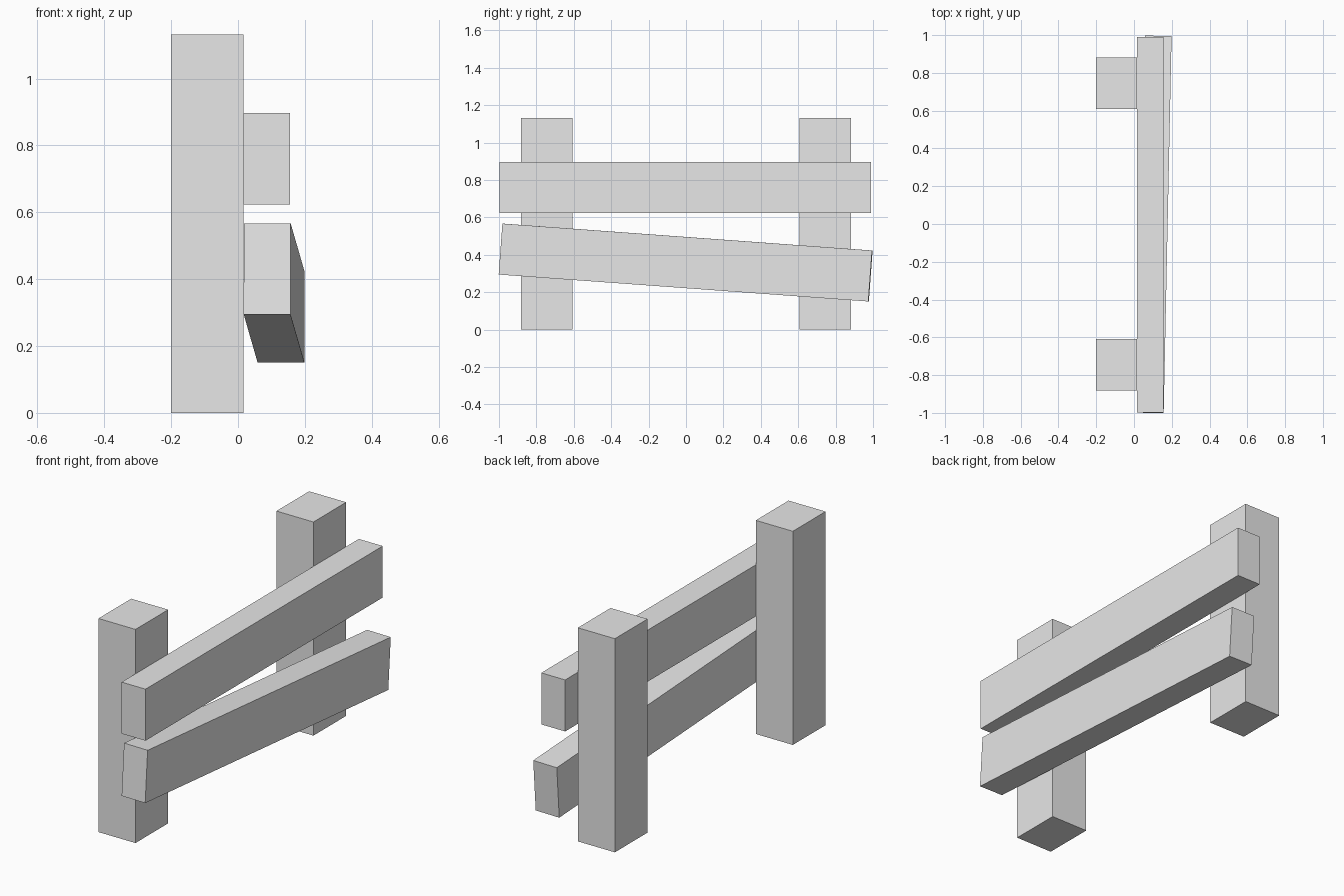
import bpy
from mathutils import Euler, Matrix, Vector

cube = bpy.data.objects.get("Cube")
if cube:
    bpy.data.objects.remove(cube, do_unlink=True)

# Single plain grey material
grey = bpy.data.materials.new("light_grey")
grey.use_nodes = True
colour = (0.8, 0.8, 0.8, 1)
grey.diffuse_color = colour
grey.node_tree.nodes["Principled BSDF"].inputs["Base Color"].default_value = colour


def beam(name, centre, size, rotation=(0, 0, 0)):
    """Flat-sided timber, scaled and turned about its centre."""
    bpy.ops.mesh.primitive_cube_add(size=1)
    obj = bpy.context.object
    obj.name = obj.data.name = name
    turn = Euler(rotation).to_matrix().to_4x4()
    obj.data.transform(turn @ Matrix.Diagonal((*size, 1)))
    obj.location = Vector(centre)
    obj.data.materials.append(grey)
    return obj


# Two upright posts
for name, side in (("front_post", -1), ("back_post", 1)):
    beam(name, (-0.092, side * 0.745, 0.566), (0.217, 0.274, 1.132))

# Level upper rail
beam("upper_rail", (0.086, -0.004, 0.76), (0.14, 1.986, 0.273))

# Lower rail, sagging and swung away from the back post
beam("lower_rail", (0.108, -0.002, 0.359), (0.14, 1.982, 0.273),
     (-0.0727, 0, -0.021))
